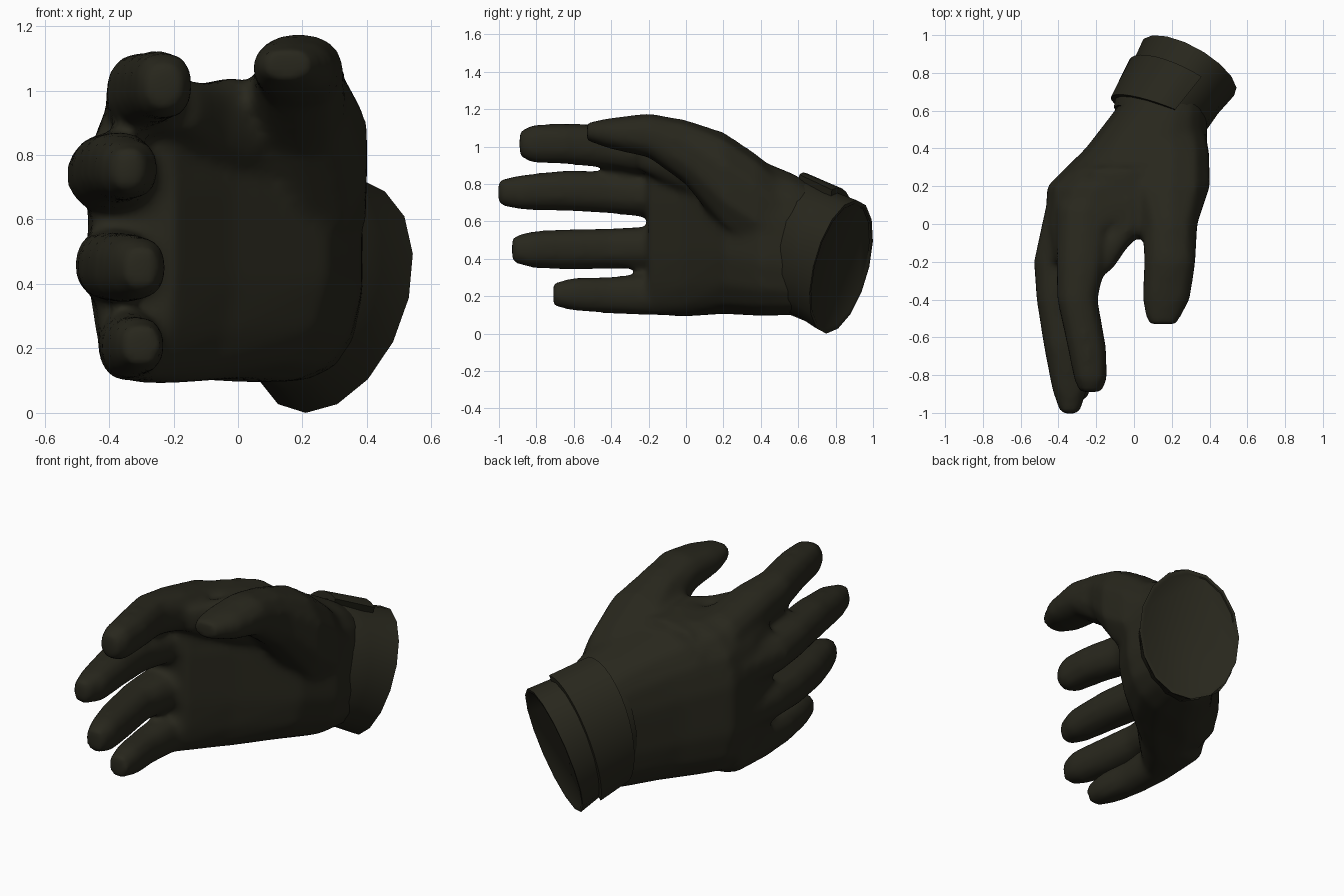
import bpy
import bmesh
from math import cos, sin, pi, radians
from mathutils import Vector

cube = bpy.data.objects.get("Cube")
if cube:
    bpy.data.objects.remove(cube)

olive = bpy.data.materials.new("dark_olive")
olive.use_nodes = True
color = (0.021, 0.02, 0.012, 1)
olive.diffuse_color = color
olive.node_tree.nodes["Principled BSDF"].inputs["Base Color"].default_value = color
olive.node_tree.nodes["Principled BSDF"].inputs["Roughness"].default_value = 0.8


def spow(v, p):
    return abs(v) ** p * (1 if v >= 0 else -1)


def loft(bm, rings, closed=True):
    """Skin a list of point rings; closed tubes get end caps."""
    loops = [[bm.verts.new(p) for p in ring] for ring in rings]
    n = len(loops[0])
    for a, b in zip(loops, loops[1:]):
        for i in range(n if closed else n - 1):
            j = (i + 1) % n
            bm.faces.new((a[i], a[j], b[j], b[i]))
    if closed:
        bm.faces.new(loops[0])
        bm.faces.new(loops[-1])


def tube(bm, stations, sides=10, power=0.85):
    """Stations are x, y, z, half width, half height."""
    angles = [2 * pi * (i + 0.5) / sides for i in range(sides)]
    loft(bm, [[(x + rx * spow(cos(a), power), y, z + rz * spow(sin(a), power))
               for a in angles] for x, y, z, rx, rz in stations])


def finish(name, bm, angle):
    bmesh.ops.recalc_face_normals(bm, faces=bm.faces)
    mesh = bpy.data.meshes.new(name)
    bm.to_mesh(mesh)
    bm.free()
    mesh.materials.append(olive)
    obj = bpy.data.objects.new(name, mesh)
    bpy.context.collection.objects.link(obj)
    bpy.ops.object.select_all(action='DESELECT')
    obj.select_set(True)
    bpy.context.view_layer.objects.active = obj
    bpy.ops.object.shade_smooth_by_angle(angle=radians(angle))
    return obj


# Palm, thumb, web and fingers, blended into one skin
bm = bmesh.new()
tube(bm, [(-.32, -.2, .56, .125, .46), (-.24, -.02, .56, .23, .475),
          (-.09, .2, .56, .375, .46), (.065, .4, .51, .325, .42),
          (.135, .58, .475, .255, .38), (.17, .7, .46, .2, .32)], 16, 0.72)
thumb = [(.2, .55, .56, .17, .25), (.2, .38, .69, .205, .27),
         (.19, .2, .81, .22, .27), (.19, 0, .97, .15, .175),
         (.19, -.2, 1.06, .14, .12), (.17, -.4, 1.07, .13, .085),
         (.15, -.53, 1.08, .08, .05)]
web = [(-.05, .3, .8, .28, .22), (-.03, .1, .86, .22, .18),
       (-.02, -.02, .9, .1, .14), (-.11, -.12, .92, .08, .11),
       (-.18, -.25, .95, .06, .08)]
index = [(-.26, .1, .9, .15, .13), (-.28, -.2, .97, .135, .125),
         (-.3, -.4, 1.0, .11, .12), (-.25, -.65, 1.015, .105, .11),
         (-.23, -.82, 1.015, .09, .105), (-.23, -.89, 1.015, .06, .07)]
middle = [(-.33, .1, .72, .14, .13), (-.39, -.2, .74, .145, .12),
          (-.4, -.4, .755, .12, .115), (-.37, -.65, .765, .11, .11),
          (-.34, -.88, .755, .095, .095), (-.34, -1.005, .755, .05, .07)]
ring = [(-.33, .1, .45, .14, .12), (-.38, -.2, .46, .13, .115),
        (-.39, -.4, .455, .11, .11), (-.35, -.65, .45, .105, .11),
        (-.31, -.83, .45, .09, .1), (-.3, -.93, .45, .055, .07)]
pinky = [(-.3, .1, .22, .14, .12), (-.335, -.2, .21, .1, .115),
         (-.335, -.4, .205, .09, .1), (-.31, -.6, .21, .085, .09),
         (-.3, -.71, .21, .06, .065)]
for part in (thumb, web, index, middle, ring, pinky):
    tube(bm, part)
hand = finish("gloved_hand", bm, 60)
remesh = hand.modifiers.new("blend", 'REMESH')
remesh.mode = 'VOXEL'
remesh.voxel_size = 0.022
remesh.use_smooth_shade = True
smooth = hand.modifiers.new("soften", 'SMOOTH')
smooth.factor = 0.5
smooth.iterations = 8

# Flared cuff between the wrist and the slanted opening
wrist = [Vector(v) for v in ((.13, .57, .48), (.25, -.09, 0), (.02, .05, .375))]
rim = [Vector(v) for v in ((.29, .83, .357), (.24, -.15, 0), (.08, .08, .357))]


def cuff_point(t, angle, scale=1.0):
    c, u, v = (a.lerp(b, t) for a, b in zip(wrist, rim))
    return c + (u * cos(angle) + v * sin(angle)) * scale


def cuff_ring(t, scale=1.0):
    return [cuff_point(t, 2 * pi * i / 16, scale) for i in range(16)]


bm = bmesh.new()
loft(bm, [cuff_ring(-.1, .88), cuff_ring(.12, .97), cuff_ring(.5, .96),
          cuff_ring(1), cuff_ring(1, .95), cuff_ring(.98, .93)])
finish("cuff", bm, 50)

# Raised closing strap around the back of the wrist
bm = bmesh.new()
arc = [radians(76 + 11 * i) for i in range(15)]
loft(bm, [[cuff_point(t, a, s) for a in arc]
          for t, s in ((.03, .9), (.03, 1.03), (.66, 1.05), (.66, .92))], False)
bmesh.ops.holes_fill(bm, edges=bm.edges[:], sides=0)
finish("wrist_strap", bm, 40)
